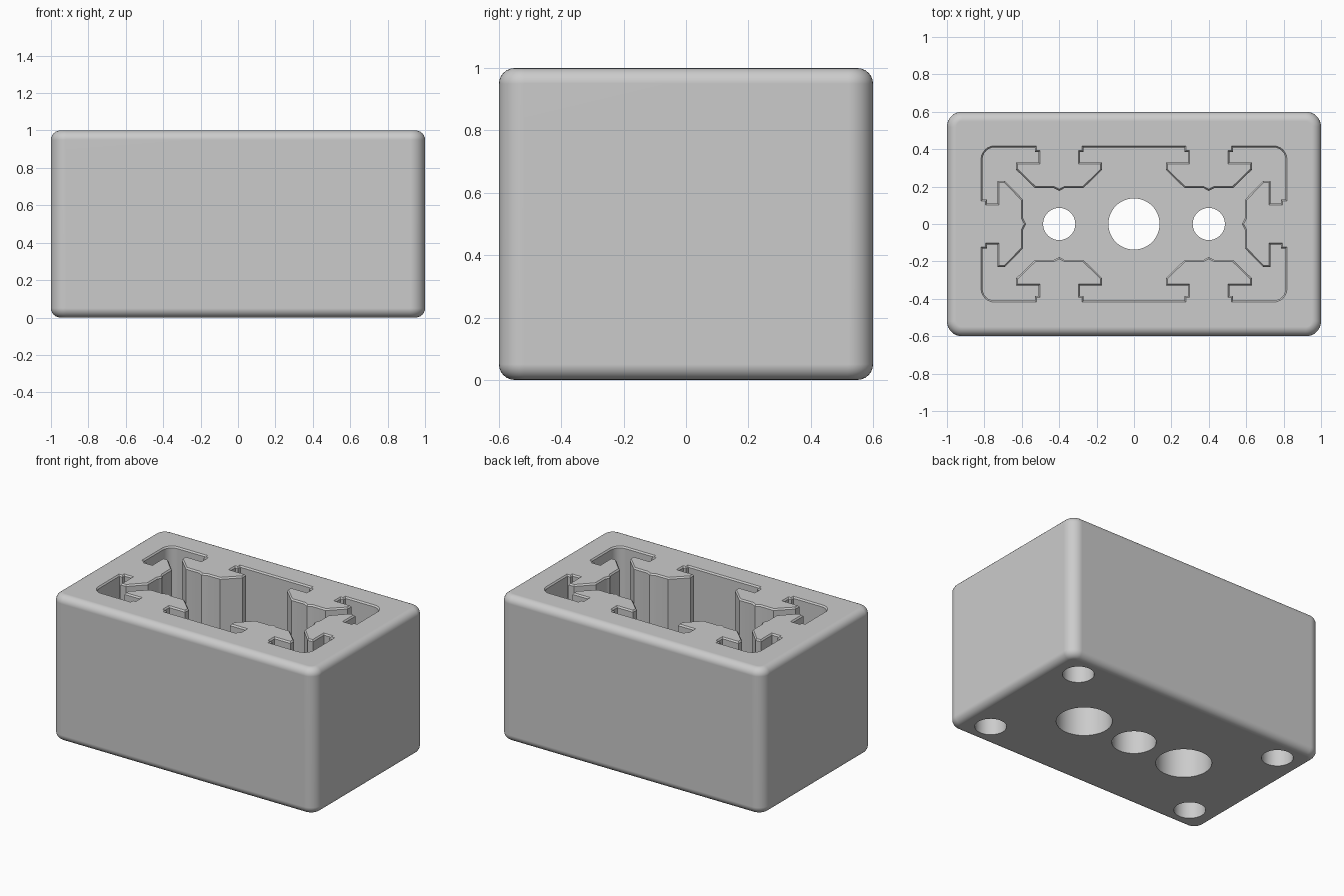
import bpy
import bmesh
from math import cos, sin, pi, radians
from mathutils import Vector

old = bpy.data.objects.get("Cube")
if old:
    bpy.data.objects.remove(old, do_unlink=True)

HALF_X, HALF_Y, HEIGHT = 1.0, 0.6, 1.0
POCKET_X, POCKET_Y, POCKET_FLOOR = 0.81, 0.41, 0.4

grey = bpy.data.materials.new("plain grey")
grey.use_nodes = True
grey.diffuse_color = (0.6, 0.6, 0.6, 1)
grey.node_tree.nodes["Principled BSDF"].inputs["Base Color"].default_value = (0.6, 0.6, 0.6, 1)


def add_object(name, bm):
    bmesh.ops.recalc_face_normals(bm, faces=bm.faces)
    mesh = bpy.data.meshes.new(name)
    bm.to_mesh(mesh)
    bm.free()
    mesh.materials.append(grey)
    obj = bpy.data.objects.new(name, mesh)
    bpy.context.collection.objects.link(obj)
    return obj


def slot(cx, cy, angle):
    """T-slot outline running along angle, cut into the left-hand side."""
    half = [(0.13, 0), (0.13, 0.025), (0.11, 0.025), (0.11, 0.08), (0.23, 0.08),
            (0.23, 0.12), (0.13, 0.217), (0.03, 0.217)]
    pts = [(-s, d) for s, d in half] + [(0, 0.233)] + half[::-1]
    c, s = cos(angle), sin(angle)
    return [Vector((cx + c * a - s * d, cy + s * a + c * d)) for a, d in pts]


def corner(sx, sy, start, r=0.065, steps=6):
    cx, cy = sx * (POCKET_X - r), sy * (POCKET_Y - r)
    angles = [start + pi / 2 * i / steps for i in range(steps + 1)]
    return [Vector((cx + r * cos(a), cy + r * sin(a))) for a in angles]


def grow(pts, dist):
    """Offset a counter-clockwise outline outward with mitred corners."""
    out = []
    for i, p in enumerate(pts):
        a = (p - pts[i - 1]).normalized()
        b = (pts[(i + 1) % len(pts)] - p).normalized()
        n1, n2 = Vector((a.y, -a.x)), Vector((b.y, -b.x))
        out.append(p + (n1 + n2) * dist / (1 + n1.dot(n2)))
    return out


def loft(name, rings):
    """Closed solid through matching outlines given as (points, z)."""
    bm = bmesh.new()
    loops = [[bm.verts.new((p.x, p.y, z)) for p in pts] for pts, z in rings]
    n = len(loops[0])
    for low, high in zip(loops, loops[1:]):
        for i in range(n):
            j = (i + 1) % n
            bm.faces.new((low[i], low[j], high[j], high[i]))
    bm.faces.new(loops[0][::-1])
    bm.faces.new(loops[-1])
    return add_object(name, bm)


def bore(name, x, y, radius, z0, z1, sides=48):
    ring = [Vector((x + radius * cos(2 * pi * i / sides), y + radius * sin(2 * pi * i / sides)))
            for i in range(sides)]
    return loft(name, [(ring, z0), (ring, z1)])


# Rounded block: upright edges first, then the top and bottom rims
bm = bmesh.new()
bmesh.ops.create_cube(bm, size=1)
for v in bm.verts:
    v.co = (v.co.x * 2 * HALF_X, v.co.y * 2 * HALF_Y, (v.co.z + 0.5) * HEIGHT)
upright = [e for e in bm.edges if abs(e.verts[0].co.z - e.verts[1].co.z) > 0.5]
bmesh.ops.bevel(bm, geom=upright, offset=0.08, segments=8, profile=0.5, affect='EDGES')
rims = [e for e in bm.edges if abs(e.verts[0].co.z - e.verts[1].co.z) < 0.01]
bmesh.ops.bevel(bm, geom=rims, offset=0.05, segments=6, profile=0.5, affect='EDGES')
block = add_object("block", bm)

# Pocket shaped like a double slotted rail, with a slightly eased mouth
outline = slot(POCKET_X, 0, pi / 2) + corner(1, 1, 0)
outline += slot(0.4, POCKET_Y, pi) + slot(-0.4, POCKET_Y, pi) + corner(-1, 1, pi / 2)
outline += slot(-POCKET_X, 0, -pi / 2) + corner(-1, -1, pi)
outline += slot(-0.4, -POCKET_Y, 0) + slot(0.4, -POCKET_Y, 0) + corner(1, -1, -pi / 2)
mouth = grow(outline, 0.008)
cutters = [loft("pocket_cutter", [(outline, POCKET_FLOOR), (outline, HEIGHT - 0.01),
                                  (mouth, HEIGHT), (mouth, HEIGHT + 0.1)])]

# Through holes, screw head recesses and blind corner holes
cutters.append(bore("centre_hole_cutter", 0, 0, 0.137, -0.1, 0.5))
for x in (-0.4, 0.4):
    cutters.append(bore("screw_hole_cutter", x, 0, 0.086, 0.1, 0.5))
    cutters.append(bore("screw_recess_cutter", x, 0, 0.173, -0.1, 0.2))
for x in (-0.8, 0.8):
    for y in (-0.42, 0.42):
        cutters.append(bore("corner_hole_cutter", x, y, 0.098, -0.1, 0.2))

bpy.ops.object.select_all(action='DESELECT')
block.select_set(True)
bpy.context.view_layer.objects.active = block
for cutter in cutters:
    mod = block.modifiers.new("cut", 'BOOLEAN')
    mod.operation = 'DIFFERENCE'
    mod.solver = 'EXACT'
    mod.object = cutter
    bpy.ops.object.modifier_apply(modifier=mod.name)
    bpy.data.objects.remove(cutter, do_unlink=True)

# Smooth fillets and bores, crisp pocket edges
bpy.ops.object.shade_smooth_by_angle(angle=radians(30))
normals = block.modifiers.new("flat_face_normals", 'WEIGHTED_NORMAL')
normals.keep_sharp = True
